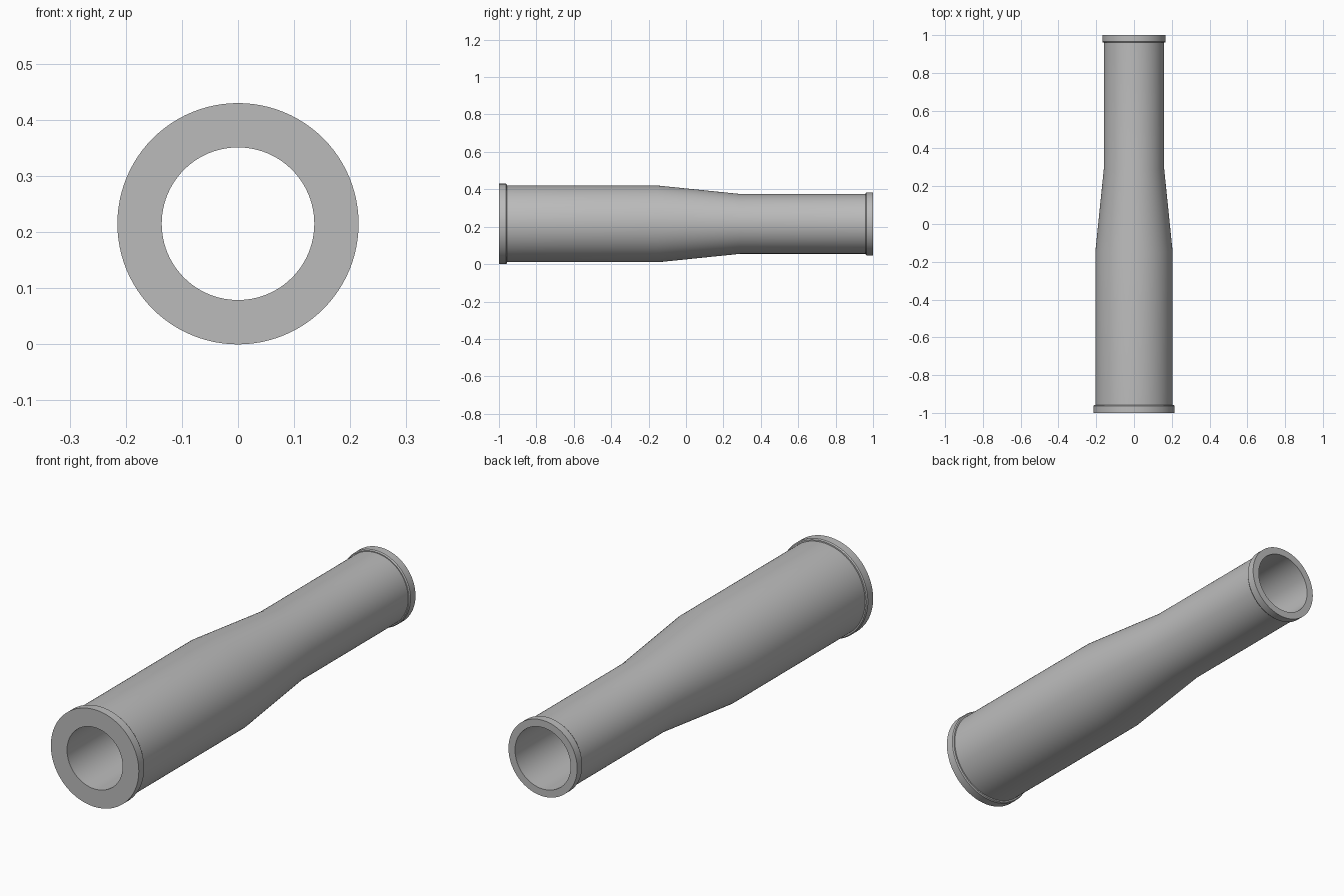
import bpy
import bmesh
import math
from mathutils import Matrix, Vector

cube = bpy.data.objects.get("Cube")
if cube:
    bpy.data.objects.remove(cube, do_unlink=True)

SEGMENTS = 96
AXIS_HEIGHT = 0.215
BORE = 0.136

# Plain grey metal
metal = bpy.data.materials.new("grey metal")
metal.use_nodes = True
grey = (0.5, 0.5, 0.5, 1)
metal.diffuse_color = grey
metal.node_tree.nodes["Principled BSDF"].inputs["Base Color"].default_value = grey


def lathe(name, profile):
    """Revolve a closed (y, radius) profile around the tube's long axis."""
    bm = bmesh.new()
    verts = [bm.verts.new((0, y, r)) for y, r in profile]
    edges = [bm.edges.new((a, b)) for a, b in zip(verts, verts[1:] + verts[:1])]
    bmesh.ops.spin(bm, geom=verts + edges, cent=Vector(), axis=(0, 1, 0),
                   angle=math.tau, steps=SEGMENTS, use_merge=True)
    bmesh.ops.remove_doubles(bm, verts=bm.verts, dist=1e-5)
    bmesh.ops.recalc_face_normals(bm, faces=bm.faces)
    bm.transform(Matrix.Translation((0, 0, AXIS_HEIGHT)))
    mesh = bpy.data.meshes.new(name)
    bm.to_mesh(mesh)
    bm.free()
    mesh.materials.append(metal)
    obj = bpy.data.objects.new(name, mesh)
    bpy.context.collection.objects.link(obj)
    bpy.ops.object.select_all(action="DESELECT")
    obj.select_set(True)
    bpy.context.view_layer.objects.active = obj
    bpy.ops.object.shade_smooth_by_angle(angle=math.radians(30))
    return obj


# Wide barrel, taper, narrow barrel and a rim at each end around a straight bore
lathe("reducer_tube", [
    (-1, BORE), (-1, 0.215), (-0.963, 0.215), (-0.958, 0.211), (-0.958, 0.205),
    (-0.15, 0.205), (0.29, 0.16),
    (0.96, 0.16), (0.96, 0.164), (0.965, 0.168), (1, 0.168), (1, BORE),
])
